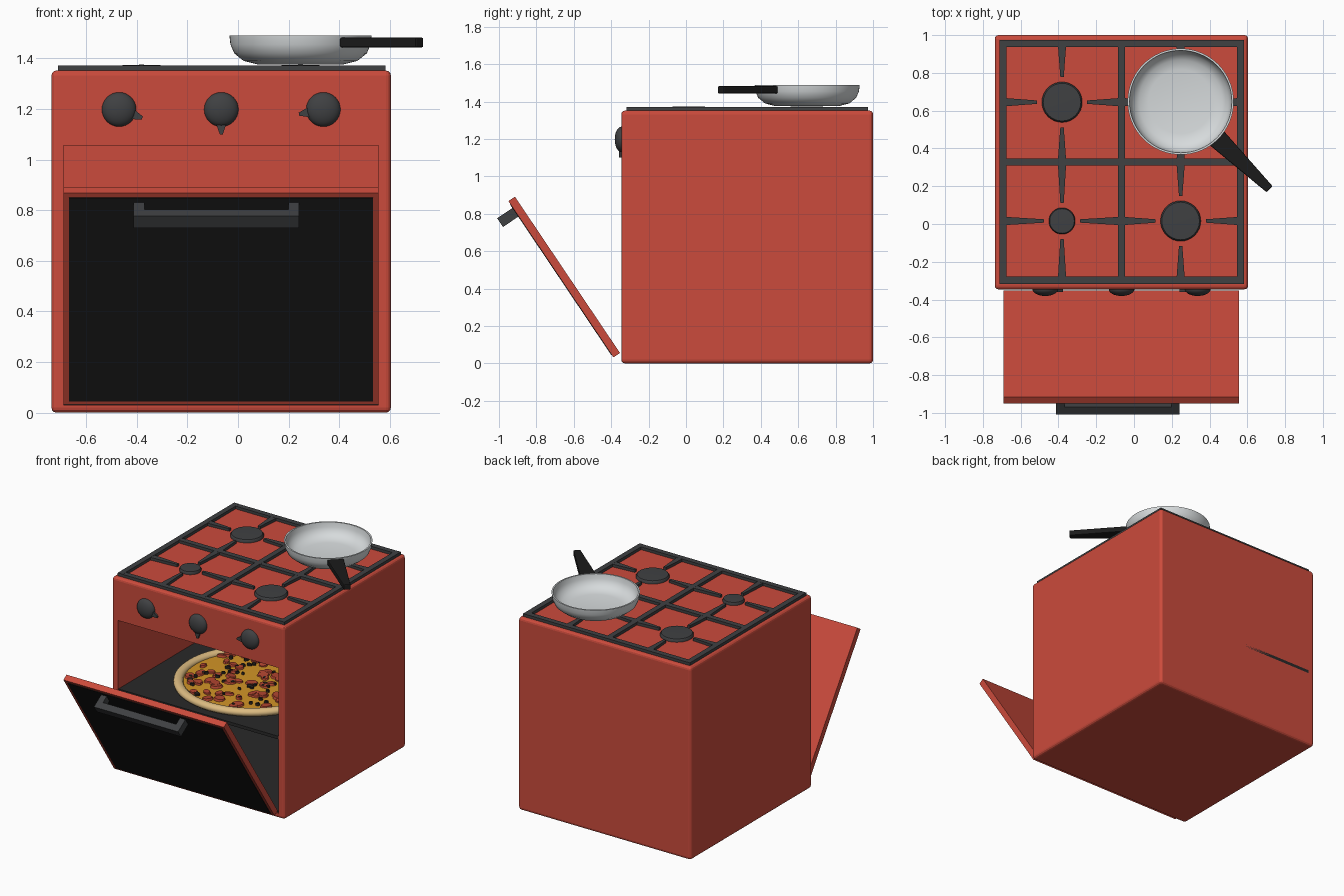
import bpy, bmesh, math, random
from mathutils import Matrix, Vector

if "Cube" in bpy.data.objects:
    bpy.data.objects.remove(bpy.data.objects["Cube"])

random.seed(4)


def material(name, r, g, b):
    m = bpy.data.materials.new(name)
    m.diffuse_color = (r, g, b, 1)
    m.use_nodes = True
    m.node_tree.nodes["Principled BSDF"].inputs["Base Color"].default_value = m.diffuse_color
    return m


RED = material("red_enamel", 0.60, 0.07, 0.045)
IRON = material("cast_iron", 0.05, 0.052, 0.055)
DARK = material("dark_tray", 0.022, 0.022, 0.022)
BLACK = material("black_glass", 0.011, 0.011, 0.011)
STEEL = material("pale_steel", 0.68, 0.71, 0.72)
CRUST = material("crust", 0.72, 0.50, 0.22)
CHEESE = material("cheese", 0.65, 0.30, 0.02)
SAUSAGE = material("sausage", 0.45, 0.06, 0.03)
OLIVE = material("olive", 0.02, 0.015, 0.012)


def finish(name, bm, mat, smooth=False):
    bmesh.ops.recalc_face_normals(bm, faces=bm.faces)
    me = bpy.data.meshes.new(name)
    bm.to_mesh(me)
    bm.free()
    ob = bpy.data.objects.new(name, me)
    bpy.context.collection.objects.link(ob)
    me.materials.append(mat)
    if smooth:
        bpy.ops.object.select_all(action='DESELECT')
        ob.select_set(True)
        bpy.context.view_layer.objects.active = ob
        bpy.ops.object.shade_smooth_by_angle(angle=math.radians(40))
    return ob


def box_into(bm, lo, hi):
    lo, hi = Vector(lo), Vector(hi)
    m = Matrix.Translation((lo + hi) / 2) @ Matrix.Diagonal((*(hi - lo), 1))
    bmesh.ops.create_cube(bm, size=1, matrix=m)


def box(name, lo, hi, mat, matrix=None):
    bm = bmesh.new()
    box_into(bm, lo, hi)
    if matrix:
        bm.transform(matrix)
    return finish(name, bm, mat)


def bevel(ob, width, segments=3):
    mod = ob.modifiers.new("bevel", 'BEVEL')
    mod.width, mod.segments = width, segments


def lathe(name, profile, mat, loc, rot=Matrix(), steps=48):
    bm = bmesh.new()
    verts = [bm.verts.new((r, 0, z)) for r, z in profile]
    edges = [bm.edges.new(p) for p in zip(verts, verts[1:])]
    bmesh.ops.spin(bm, geom=verts + edges, cent=(0, 0, 0), axis=(0, 0, 1),
                   angle=math.tau, steps=steps)
    bmesh.ops.remove_doubles(bm, verts=bm.verts, dist=1e-4)
    bm.transform(Matrix.Translation(loc) @ rot)
    return finish(name, bm, mat, True)


def taper_into(bm, a, b, wa, wb, z0, z1):
    # horizontal bar from a to b whose width goes from wa to wb
    a, b = Vector(a), Vector(b)
    d = (b - a).normalized()
    s = Vector((-d.y, d.x))
    plan = [a + s * wa / 2, a - s * wa / 2, b - s * wb / 2, b + s * wb / 2]
    low = [bm.verts.new((*p, z0)) for p in plan]
    top = [bm.verts.new((*p, z1)) for p in plan]
    bm.faces.new(low)
    bm.faces.new(top)
    for i in range(4):
        j = (i + 1) % 4
        bm.faces.new((low[i], low[j], top[j], top[i]))


# Stove body with oven cavity
body = box("stove_body", (-0.737, -0.346, 0), (0.604, 1.0, 1.352), RED)
bevel(body, 0.02)
cutter = box("oven_cutter", (-0.69, -0.5, 0.03), (0.555, 0.95, 1.055), RED)
cutter.hide_render = True
cutter.hide_set(True)
cut = body.modifiers.new("oven", 'BOOLEAN')
cut.operation, cut.object, cut.solver = 'DIFFERENCE', cutter, 'EXACT'

# Oven floor and shelf
box("oven_floor", (-0.69, -0.33, 0.028), (0.555, 0.955, 0.04), DARK)
box("oven_shelf", (-0.69, -0.34, 0.55), (0.555, 1.0, 0.572), DARK)

# Open door, built upright on its hinge and tipped forward
tip = Matrix.Translation((0, -0.353, 0.056)) @ Matrix.Rotation(0.592, 4, 'X')
box("oven_door", (-0.69, -0.042, 0), (0.555, 0, 1.007), RED, tip)
box("door_panel", (-0.667, -0.045, 0.015), (0.533, -0.03, 0.985), BLACK, tip)
bm = bmesh.new()
box_into(bm, (-0.412, -0.143, 0.908), (0.242, -0.095, 0.964))
for x in (-0.412, 0.199):
    box_into(bm, (x, -0.096, 0.908), (x + 0.043, -0.04, 0.964))
bm.transform(tip)
finish("door_handle", bm, IRON)

# Knobs: shallow domes with small pointers
face = Matrix.Rotation(math.pi / 2, 4, 'X')
dome = [(0.068 * math.cos(t), 0.036 * math.sin(t)) for t in
        [i * math.pi / 16 for i in range(9)]]
for i, (x, ang) in enumerate([(-0.47, -20), (-0.066, -90), (0.337, -169)], 1):
    loc = (x, -0.345, 1.198)
    lathe(f"knob_{i}", [(0.06, -0.01)] + dome, IRON, loc, face, 32)
    bm = bmesh.new()
    taper_into(bm, (0.05, 0), (0.098, 0), 0.045, 0.012, -0.005, 0.014)
    bm.transform(Matrix.Translation(loc) @ face @
                 Matrix.Rotation(math.radians(ang), 4, 'Z'))
    finish(f"knob_pointer_{i}", bm, IRON)

# Grate frame: three bars each way
X = (-0.693, -0.066, 0.563)
Y = (-0.298, 0.328, 0.955)
H = 0.019
Z0, Z1 = 1.345, 1.372
bm = bmesh.new()
for x in X:
    box_into(bm, (x - H, Y[0] - H, Z0), (x + H, Y[2] + H, Z1))
for y in Y:
    box_into(bm, (X[0] - H, y - H, Z0), (X[2] + H, y + H, Z1 - 0.0005))
finish("grate_frame", bm, IRON)

# Burners with four tapered prongs each
CX, CY = (-0.381, 0.247), (0.016, 0.645)
bm = bmesh.new()
for i, cx in enumerate(CX):
    for j, cy in enumerate(CY):
        r = 0.07 if i == j == 0 else 0.107
        lathe(f"burner_{i}{j}", [(r, Z0), (r, 1.362), (r * 0.93, 1.372),
                                 (0, 1.375)], IRON, (cx, cy, 0), steps=32)
        end = r + 0.026
        for px, py, ex, ey in [(X[i], cy, cx - end, cy), (X[i + 1], cy, cx + end, cy),
                               (cx, Y[j], cx, cy - end), (cx, Y[j + 1], cx, cy + end)]:
            taper_into(bm, (px, py), (ex, ey), 0.045, 0.018, Z0, Z1 - 0.001)
finish("grate_prongs", bm, IRON)

# Frying pan
PAN = (0.247, 0.648)
lathe("frying_pan", [(0, 1.376), (0.17, 1.376), (0.225, 1.39), (0.262, 1.42),
                     (0.277, 1.455), (0.281, 1.49), (0.271, 1.49), (0.266, 1.457),
                     (0.252, 1.427), (0.22, 1.402), (0.17, 1.392), (0, 1.392)],
      STEEL, (*PAN, 0), steps=64)
bm = bmesh.new()
taper_into(bm, (0.438, 0.455), (0.718, 0.184), 0.106, 0.045, 1.443, 1.482)
bevel(finish("pan_handle", bm, BLACK), 0.006, 2)

# Pizza: rounded crust, cheese and scattered toppings
PX, PY, PZ = -0.03, 0.2, 0.572
ring = [(0.47 + 0.032 * math.cos(t), 0.026 + 0.026 * math.sin(t)) for t in
        [i * math.tau / 12 for i in range(13)]]
lathe("pizza_crust", ring, CRUST, (PX, PY, PZ), steps=64)
lathe("pizza_cheese", [(0.46, 0.002), (0.46, 0.026), (0, 0.03)], CHEESE, (PX, PY, PZ))


def toppings(name, count, size, height, mat):
    bm = bmesh.new()
    for _ in range(count):
        d, a = 0.42 * math.sqrt(random.random()), random.uniform(0, math.tau)
        r = size * random.uniform(0.7, 1.1)
        m = (Matrix.Translation((PX + d * math.cos(a), PY + d * math.sin(a), PZ + 0.032)) @
             Matrix.Rotation(random.uniform(0, math.tau), 4, 'Z') @
             Matrix.Rotation(random.uniform(-0.2, 0.2), 4, 'X') @
             Matrix.Diagonal((1, random.uniform(0.6, 1), 1, 1)))
        bmesh.ops.create_cone(bm, cap_ends=True, segments=12, radius1=r,
                              radius2=r * 0.85, depth=height, matrix=m)
    finish(name, bm, mat)


toppings("pizza_sausage", 75, 0.042, 0.016, SAUSAGE)
toppings("pizza_olives", 60, 0.018, 0.02, OLIVE)
